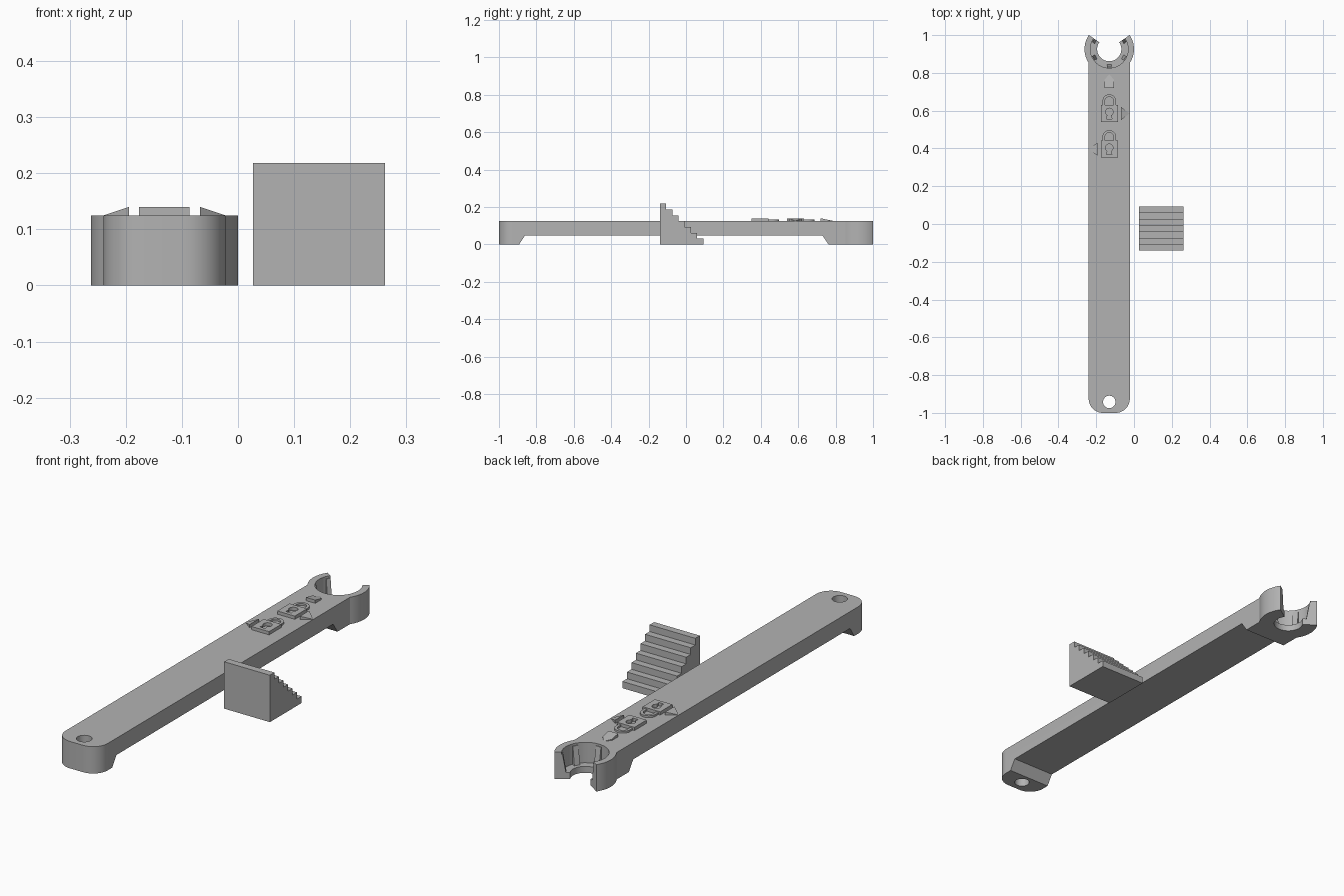
import bpy, bmesh, math
from math import cos, sin, radians, pi

if "Cube" in bpy.data.objects:
    bpy.data.objects.remove(bpy.data.objects["Cube"], do_unlink=True)

grey = bpy.data.materials.new("light grey plastic")
grey.diffuse_color = (0.45, 0.45, 0.45, 1)
grey.use_nodes = True
grey.node_tree.nodes["Principled BSDF"].inputs["Base Color"].default_value = (0.45, 0.45, 0.45, 1)

CX = -0.131        # centre line of the tool
TOP = 0.125        # top surface of the tool
HEAD_Y = 0.926     # centre of the open jaw
HEAD_R = 0.131


def loft(name, bottom, top):
    """Closed solid between two matching loops of 3D points."""
    bm = bmesh.new()
    lo = [bm.verts.new(p) for p in bottom]
    hi = [bm.verts.new(p) for p in top]
    bm.faces.new(lo)
    bm.faces.new(hi)
    for i in range(len(lo)):
        j = (i + 1) % len(lo)
        bm.faces.new((lo[i], lo[j], hi[j], hi[i]))
    bmesh.ops.recalc_face_normals(bm, faces=bm.faces)
    mesh = bpy.data.meshes.new(name)
    bm.to_mesh(mesh)
    bm.free()
    mesh.materials.append(grey)
    obj = bpy.data.objects.new(name, mesh)
    bpy.context.collection.objects.link(obj)
    return obj


def prism(name, outline, z0, z1):
    return loft(name, [(x, y, z0) for x, y in outline], [(x, y, z1) for x, y in outline])


def side_prism(name, profile, x0, x1):
    return loft(name, [(x0, y, z) for y, z in profile], [(x1, y, z) for y, z in profile])


def arc(cx, cy, r, a0, a1, n):
    angles = [radians(a0 + (a1 - a0) * i / n) for i in range(n + 1)]
    return [(cx + r * cos(a), cy + r * sin(a)) for a in angles]


def circle(cx, cy, r, n=64):
    return arc(cx, cy, r, 0, 360, n)[:-1]


def combine(target, tool, operation):
    """Apply a boolean and remove the tool object."""
    mod = target.modifiers.new("bool", 'BOOLEAN')
    mod.operation, mod.object, mod.solver = operation, tool, 'EXACT'
    bpy.context.view_layer.update()
    graph = bpy.context.evaluated_depsgraph_get()
    mesh = bpy.data.meshes.new_from_object(target.evaluated_get(graph))
    target.modifiers.clear()
    target.data = mesh
    bpy.data.objects.remove(tool, do_unlink=True)


def smooth(obj):
    bpy.ops.object.select_all(action='DESELECT')
    obj.select_set(True)
    bpy.context.view_layer.objects.active = obj
    bpy.ops.object.shade_smooth_by_angle(angle=radians(30))


# Handle: long bar with a rounded front end
half, corner = 0.109, 0.075
left, right, front = CX - half, CX + half, -1.0
outline = (arc(left + corner, front + corner, corner, 180, 270, 12)
           + arc(right - corner, front + corner, corner, 270, 360, 12)
           + [(right, 0.9), (left, 0.9)])
handle = prism("handle_and_jaw", outline, 0, TOP)

# Raised underside between the two feet
under = [(-0.905, -0.02), (-0.862, 0.047), (0.73, 0.047), (0.776, -0.02)]
combine(handle, side_prism("underside_cutter", under, left - 0.1, right + 0.1), 'DIFFERENCE')

# Hanging hole
combine(handle, prism("hole_cutter", circle(CX, -0.942, 0.033, 32), -0.1, 0.3), 'DIFFERENCE')

# Open jaw: disc, recess above a ledge, through hole
LEDGE = 0.03
combine(handle, prism("jaw_disc", circle(CX, HEAD_Y, HEAD_R), 0, TOP), 'UNION')
combine(handle, prism("recess_cutter", circle(CX, HEAD_Y, 0.1), LEDGE, 0.3), 'DIFFERENCE')
combine(handle, prism("jaw_hole_cutter", circle(CX, HEAD_Y, 0.064), -0.1, 0.3), 'DIFFERENCE')

# Tapered gripping ribs inside the jaw
for angle in range(150, 391, 60):
    a = radians(angle)

    def place(r, t, z):
        return (CX + r * cos(a) - t * sin(a), HEAD_Y + r * sin(a) + t * cos(a), z)

    w = 0.013
    rib = loft("rib",
               [place(0.08, -w, LEDGE - 0.01), place(0.11, -w, LEDGE - 0.01),
                place(0.11, w, LEDGE - 0.01), place(0.08, w, LEDGE - 0.01)],
               [place(0.096, -w, 0.115), place(0.11, -w, 0.115),
                place(0.11, w, 0.115), place(0.096, w, 0.115)])
    combine(handle, rib, 'UNION')

# Radial mouth opening
mouth = [(CX, HEAD_Y)] + arc(CX, HEAD_Y, 0.25, 34.5, 145.5, 6)
combine(handle, prism("mouth_cutter", mouth, -0.1, 0.3), 'DIFFERENCE')
smooth(handle)

# Raised padlock symbols
for name, y in (("rear", 0.585), ("front", 0.396)):
    b = 0.045
    body = prism(name + "_lock_body",
                 [(CX - b, y - b), (CX + b, y - b), (CX + b, y + b), (CX - b, y + b)],
                 TOP, 0.14)
    keyhole = (arc(CX, y + 0.008, 0.02, -60, 240, 20)
               + [(CX - 0.014, y - 0.028), (CX + 0.014, y - 0.028)])
    combine(body, prism("keyhole_cutter", keyhole, TOP - 0.02, 0.2), 'DIFFERENCE')
    base = y + b
    bow_y = base + 0.02
    bow = ([(CX + 0.036, base)] + arc(CX, bow_y, 0.036, 0, 180, 20) + [(CX - 0.036, base)]
           + [(CX - 0.023, base)] + arc(CX, bow_y, 0.023, 180, 0, 20) + [(CX + 0.023, base)])
    smooth(prism(name + "_lock_shackle", bow, TOP, 0.134))


# Arrows sloping down to their tips
def arrow(name, outline, tops):
    loft(name, [(x, y, TOP - 0.002) for x, y in outline],
         [(x, y, z) for (x, y), z in zip(outline, tops)])


for name, sign, y in (("left_arrow", 1, 0.585), ("right_arrow", -1, 0.396)):
    arrow(name, [(CX + sign * 0.063, y - 0.034), (CX + sign * 0.108, y),
                 (CX + sign * 0.063, y + 0.034)], [0.14, TOP, 0.14])
arrow("jaw_arrow", [(CX - 0.024, 0.72), (CX + 0.024, 0.72), (CX + 0.024, 0.765),
                    (CX, 0.792), (CX - 0.024, 0.765)],
      [0.14, 0.14, 0.1306, TOP, 0.1306])

# Separate stepped gauge block, tallest at the front
steps, y0, run, rise = 7, -0.14, 0.0333, 0.218 / 7
profile = [(y0, 0)]
for i in range(steps):
    z = rise * (steps - i)
    profile += [(y0 + run * i, z), (y0 + run * (i + 1), z)]
profile.append((y0 + run * steps, 0))
side_prism("step_block", profile, 0.027, 0.262)
